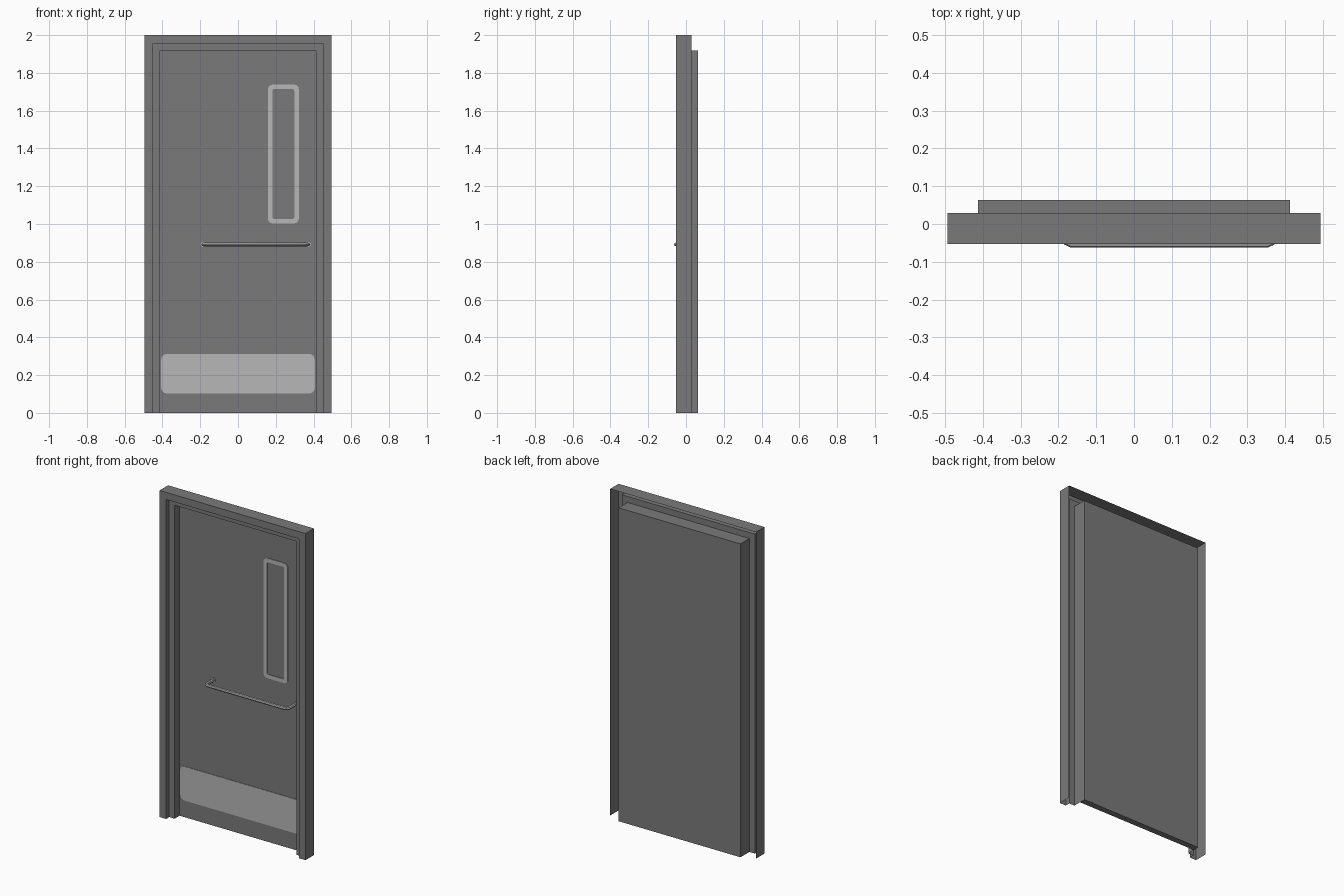
import bpy, bmesh, math
from mathutils import Vector

if "Cube" in bpy.data.objects:
    bpy.data.objects.remove(bpy.data.objects["Cube"])


def material(name, v):
    m = bpy.data.materials.new(name)
    m.diffuse_color = (v, v, v, 1)
    m.use_nodes = True
    m.node_tree.nodes["Principled BSDF"].inputs["Base Color"].default_value = m.diffuse_color
    return m


dark = material("dark_grey_paint", 0.195)
light = material("light_grey_metal", 0.473)

HALF, TOP = 0.494, 2.0           # outer frame
INSET = 0.081                    # frame edge to door opening
DOOR_FRONT, DOOR_BACK = 0.025, 0.063


def finish(bm, name, mat):
    me = bpy.data.meshes.new(name)
    bm.to_mesh(me)
    bm.free()
    me.materials.append(mat)
    ob = bpy.data.objects.new(name, me)
    bpy.context.collection.objects.link(ob)
    return ob


def rounded_rect(x0, x1, z0, z1, r, seg=4):
    pts = []
    corners = [(x1 - r, z1 - r), (x0 + r, z1 - r), (x0 + r, z0 + r), (x1 - r, z0 + r)]
    for k, (cx, cz) in enumerate(corners):
        for i in range(seg + 1):
            a = math.pi / 2 * (k + i / seg)
            pts.append((cx + r * math.cos(a), cz + r * math.sin(a)))
    return pts


def plate(name, outer, inner, y0, y1, mat):
    """Thin plate with rounded outline; ring if an inner outline is given."""
    bm = bmesh.new()
    loop = lambda pts, y: [bm.verts.new((x, y, z)) for x, z in pts]
    of, ob = loop(outer, y0), loop(outer, y1)
    n = len(of)
    nf = loop(inner, y0) if inner else None
    nb = loop(inner, y1) if inner else None
    for i in range(n):
        j = (i + 1) % n
        bm.faces.new((of[i], of[j], ob[j], ob[i]))
        if inner:
            bm.faces.new((of[i], of[j], nf[j], nf[i]))
            bm.faces.new((nf[i], nf[j], nb[j], nb[i]))
            bm.faces.new((ob[i], ob[j], nb[j], nb[i]))
    if not inner:
        bm.faces.new(of)
        bm.faces.new(ob)
    bmesh.ops.recalc_face_normals(bm, faces=bm.faces)
    return finish(bm, name, mat)


# Pressed sheet frame: stepped profile (inset, y) run up, across and down
profile = [(0, 0.029), (0, -0.053), (0.044, -0.053), (0.044, -0.023),
           (INSET, -0.023), (INSET, DOOR_FRONT)]
bm = bmesh.new()
rows = []
for d, y in profile:
    w, t = HALF - d, TOP - d
    rows.append([bm.verts.new(p) for p in ((-w, y, 0), (-w, y, t), (w, y, t), (w, y, 0))])
for a, b in zip(rows, rows[1:]):
    for i in range(3):
        bm.faces.new((a[i], a[i + 1], b[i + 1], b[i]))
bm.normal_update()
front = next(f for f in bm.faces if abs(f.normal.y) > 0.9)
if front.normal.y > 0:
    bmesh.ops.reverse_faces(bm, faces=bm.faces)
finish(bm, "door_frame", dark)

# Door leaf
bm = bmesh.new()
bmesh.ops.create_cube(bm, size=1)
for v in bm.verts:
    v.co = Vector((v.co.x * 2 * (HALF - INSET),
                   DOOR_FRONT if v.co.y < 0 else DOOR_BACK,
                   (v.co.z + 0.5) * (TOP - INSET)))
finish(bm, "door_leaf", dark)

# Kick plate and window trim
plate("kick_plate", rounded_rect(-0.407, 0.407, 0.103, 0.312, 0.03), None,
      DOOR_FRONT - 0.003, DOOR_FRONT, light)
plate("window_trim", rounded_rect(0.158, 0.322, 1.003, 1.738, 0.025),
      rounded_rect(0.182, 0.298, 1.027, 1.714, 0.01),
      DOOR_FRONT - 0.004, DOOR_FRONT, light)

# Pull bar with bent ends
XL, XR, ZH, R = -0.184, 0.371, 0.892, 0.01
path = [(XL, DOOR_FRONT), (XL, -0.034), (XL + 0.006, -0.047), (XL + 0.02, -0.053),
        (XR - 0.02, -0.053), (XR - 0.006, -0.047), (XR, -0.034), (XR, DOOR_FRONT)]
cu = bpy.data.curves.new("pull_bar", 'CURVE')
cu.dimensions = '3D'
cu.bevel_depth = R
cu.bevel_resolution = 2
sp = cu.splines.new('POLY')
sp.points.add(len(path) - 1)
for p, (x, y) in zip(sp.points, path):
    p.co = (x, y, ZH, 1)
cu.materials.append(light)
bar = bpy.data.objects.new("pull_bar", cu)
bpy.context.collection.objects.link(bar)
bpy.context.view_layer.objects.active = bar
bar.select_set(True)
bpy.ops.object.convert(target='MESH')
bpy.ops.object.shade_smooth_by_angle(angle=math.radians(40))

# Small mounting discs at the bar ends
for side, x in (("left", XL), ("right", XR)):
    plate(side + "_bar_mount", rounded_rect(x - 0.014, x + 0.014, ZH - 0.014, ZH + 0.014, 0.0139),
          None, DOOR_FRONT - 0.005, DOOR_FRONT, light)
